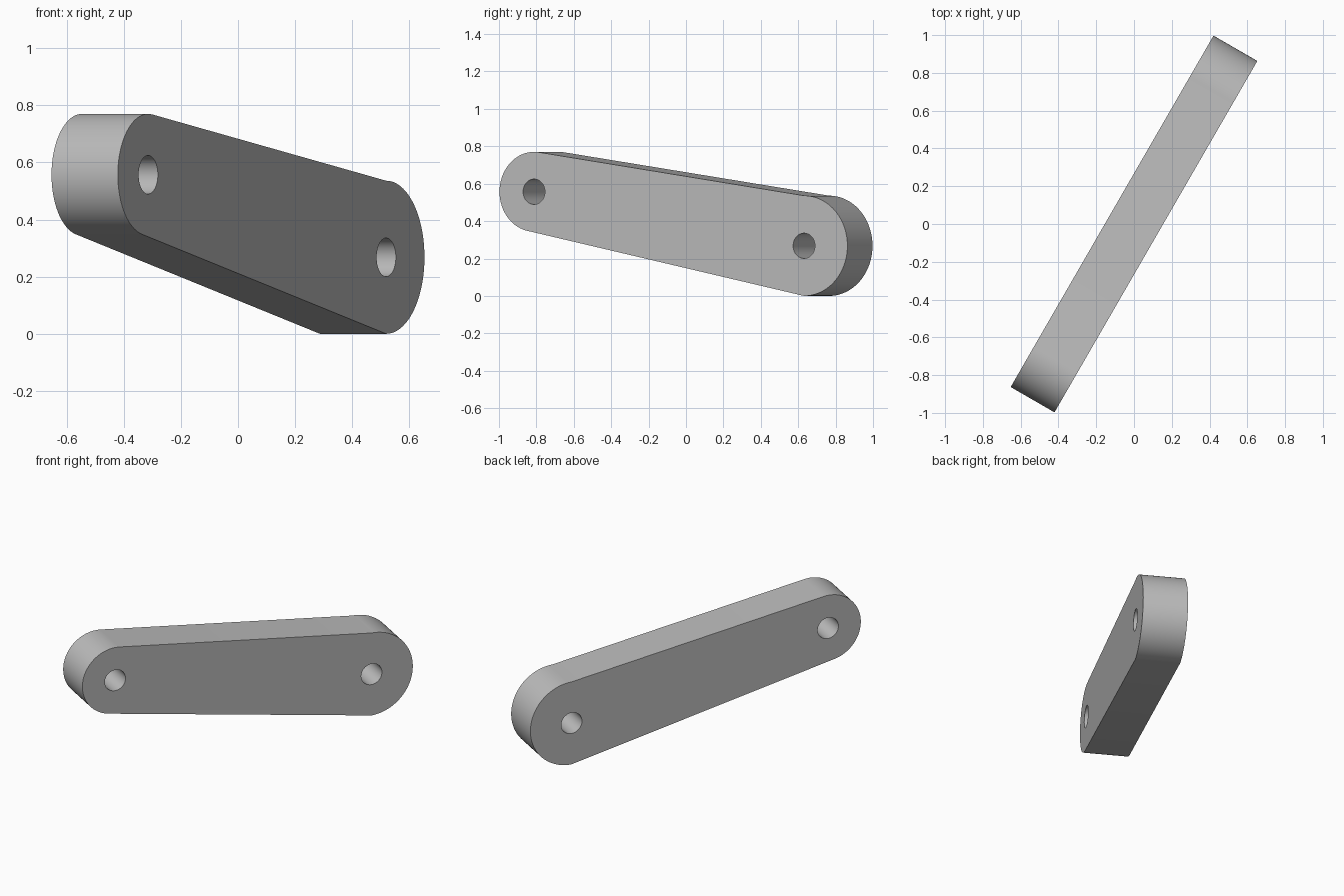
import bpy, bmesh
from math import pi, sin, cos, atan2, acos, hypot, radians
from mathutils import Matrix

cube = bpy.data.objects.get("Cube")
if cube:
    bpy.data.objects.remove(cube, do_unlink=True)

LENGTH, THICKNESS, HOLE_RADIUS = 2.148, 0.268, 0.0675
BIG_RADIUS, SMALL_RADIUS = 0.268, 0.213
BIG_X, BIG_Z = LENGTH / 2 - BIG_RADIUS, BIG_RADIUS
SMALL_X, SMALL_Z = SMALL_RADIUS - LENGTH / 2, 0.557


def arc(cx, cz, r, start, end, steps):
    return [(cx + r * cos(start + (end - start) * i / steps),
             cz + r * sin(start + (end - start) * i / steps)) for i in range(steps + 1)]


def tangent_angle(side):
    """Angle on the small end where the line to the big end's top or bottom touches."""
    dx, dz = BIG_X - SMALL_X, BIG_Z + side * BIG_RADIUS - SMALL_Z
    return atan2(dz, dx) + side * acos(SMALL_RADIUS / hypot(dx, dz))


# Outline of the arm and its two pin holes
outline = arc(BIG_X, BIG_Z, BIG_RADIUS, -pi / 2, pi / 2, 48)
outline += arc(SMALL_X, SMALL_Z, SMALL_RADIUS, tangent_angle(1), tangent_angle(-1) + 2 * pi, 48)
holes = [arc(x, z, HOLE_RADIUS, 0, 2 * pi, 48)[:-1]
         for x, z in ((BIG_X, BIG_Z), (SMALL_X, SMALL_Z))]

# Fill the profile around the holes and extrude it to a plate
bm = bmesh.new()
for loop in [outline] + holes:
    verts = [bm.verts.new((x, -THICKNESS / 2, z)) for x, z in loop]
    for a, b in zip(verts, verts[1:] + verts[:1]):
        bm.edges.new((a, b))
bmesh.ops.triangle_fill(bm, use_beauty=True, edges=bm.edges[:], normal=(0, -1, 0))
result = bmesh.ops.extrude_face_region(bm, geom=bm.faces[:], use_keep_orig=True)
moved = [g for g in result["geom"] if isinstance(g, bmesh.types.BMVert)]
bmesh.ops.translate(bm, verts=moved, vec=(0, THICKNESS, 0))
bmesh.ops.recalc_face_normals(bm, faces=bm.faces[:])
bm.transform(Matrix.Rotation(radians(60), 4, "Z"))

mesh = bpy.data.meshes.new("link_arm")
bm.to_mesh(mesh)
bm.free()
arm = bpy.data.objects.new("link_arm", mesh)
bpy.context.collection.objects.link(arm)

# Plain grey finish
grey = bpy.data.materials.new("plain_grey")
grey.use_nodes = True
color = (0.5, 0.5, 0.5, 1)
grey.diffuse_color = color
grey.node_tree.nodes["Principled BSDF"].inputs["Base Color"].default_value = color
mesh.materials.append(grey)

# Smooth rounded ends, crisp rims
bpy.ops.object.select_all(action="DESELECT")
arm.select_set(True)
bpy.context.view_layer.objects.active = arm
bpy.ops.object.shade_smooth_by_angle(angle=radians(30))
